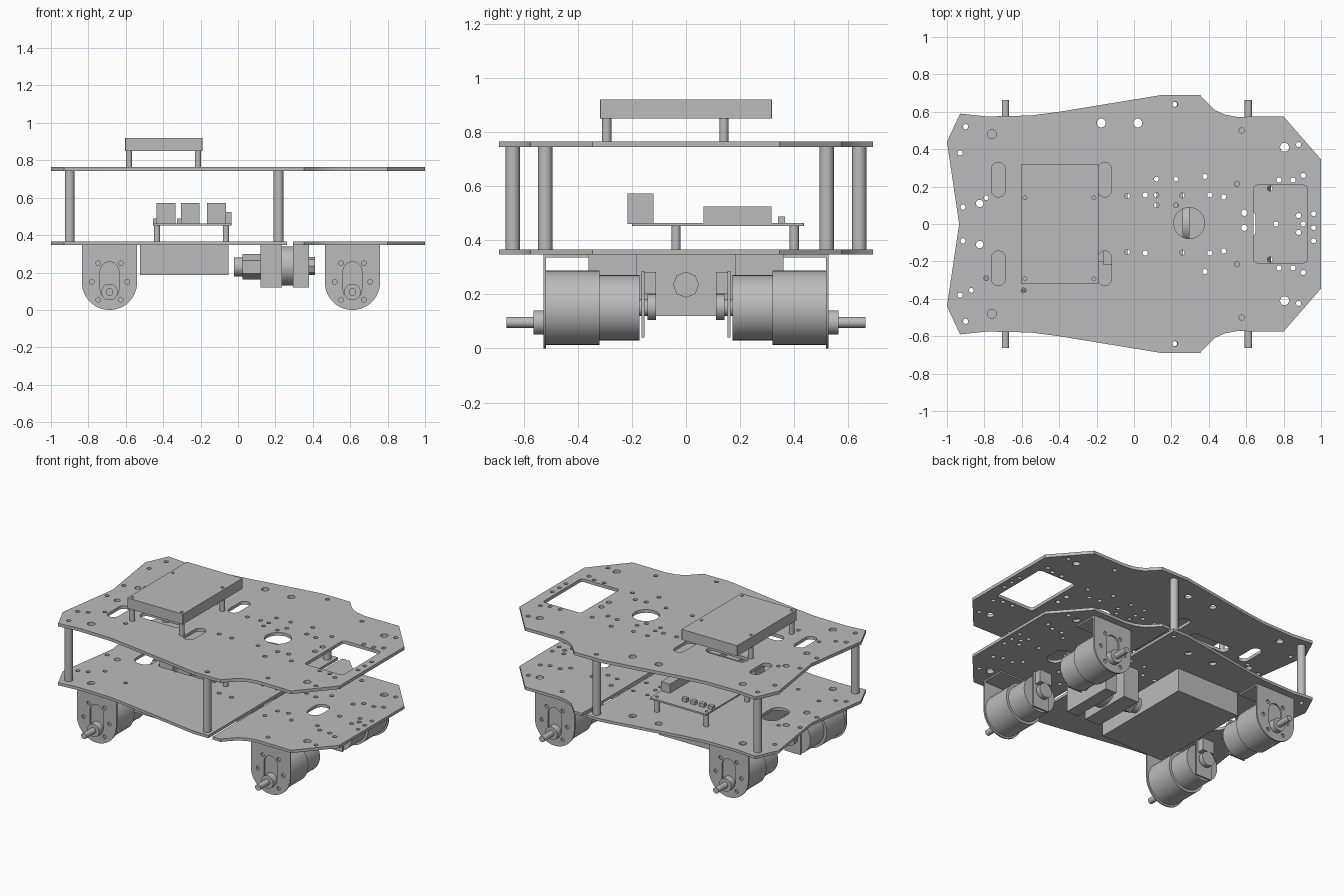
import bpy, bmesh
from math import pi, cos, sin
from mathutils import Matrix, Vector

if "Cube" in bpy.data.objects:
    bpy.data.objects.remove(bpy.data.objects["Cube"], do_unlink=True)

grey = bpy.data.materials.new("light grey")
grey.use_nodes = True
COLOUR = (0.5, 0.5, 0.5, 1)
grey.diffuse_color = COLOUR
grey.node_tree.nodes["Principled BSDF"].inputs["Base Color"].default_value = COLOUR


def finish(obj):
    """Give the object its material and shading."""
    obj.data.materials.clear()
    obj.data.materials.append(grey)
    bpy.ops.object.select_all(action="DESELECT")
    obj.select_set(True)
    bpy.context.view_layer.objects.active = obj
    bpy.ops.object.shade_smooth_by_angle(angle=pi / 6)
    return obj


def from_bmesh(name, bm):
    mesh = bpy.data.meshes.new(name)
    bm.to_mesh(mesh)
    bm.free()
    obj = bpy.data.objects.new(name, mesh)
    bpy.context.collection.objects.link(obj)
    return finish(obj)


def box(name, xs, ys, zs):
    """Box given by its range along each axis."""
    bm = bmesh.new()
    bmesh.ops.create_cube(bm, size=1)
    spans = (xs, ys, zs)
    for v in bm.verts:
        v.co = Vector([(s[0] + s[1]) / 2 + c * (s[1] - s[0]) for s, c in zip(spans, v.co)])
    return from_bmesh(name, bm)


def rod(name, start, end, radius, sides=32):
    """Solid cylinder between two points."""
    start, end = Vector(start), Vector(end)
    axis = end - start
    turn = axis.to_track_quat("Z", "Y").to_matrix().to_4x4()
    bm = bmesh.new()
    bmesh.ops.create_cone(bm, cap_ends=True, segments=sides, radius1=radius, radius2=radius,
                          depth=axis.length,
                          matrix=Matrix.Translation((start + end) / 2) @ turn)
    return from_bmesh(name, bm)


def rounded(x, y, w, h, r, steps=6):
    """Closed loop of a rectangle with rounded corners; a slot when r is half its width."""
    loop = []
    for k, (sx, sy) in enumerate(((1, 1), (-1, 1), (-1, -1), (1, -1))):
        for i in range(steps + 1):
            a = (k + i / steps) * pi / 2
            p = Vector((x + sx * (w / 2 - r) + r * cos(a), y + sy * (h / 2 - r) + r * sin(a)))
            if not loop or (p - loop[-1]).length > 1e-5 < (p - loop[0]).length:
                loop.append(p)
    return loop


def circle(x, y, r, steps=4):
    return rounded(x, y, 2 * r, 2 * r, r, steps)


def sheet(name, loops, thickness, location, upright=False):
    """Flat part cut from an outline, with further loops as holes."""
    curve = bpy.data.curves.new(name, "CURVE")
    curve.dimensions = "2D"
    curve.fill_mode = "BOTH"
    curve.extrude = thickness / 2
    for loop in loops:
        spline = curve.splines.new("POLY")
        spline.points.add(len(loop) - 1)
        for point, co in zip(spline.points, loop):
            point.co = (co[0], co[1], 0, 1)
        spline.use_cyclic_u = True
    obj = bpy.data.objects.new(name, curve)
    bpy.context.collection.objects.link(obj)
    obj.location = location
    if upright:
        obj.rotation_euler.x = pi / 2
    bpy.ops.object.select_all(action="DESELECT")
    obj.select_set(True)
    bpy.context.view_layer.objects.active = obj
    bpy.ops.object.convert(target="MESH")
    return finish(bpy.context.view_layer.objects.active)


def tube(name, x, y, z0, z1, r, bore):
    sheet(name, [circle(x, y, r, 6), circle(x, y, bore)], z1 - z0, (0, 0, (z0 + z1) / 2))


def mirrored(half):
    return half + [(x, -y) for x, y in reversed(half) if y]


# Deck outlines: rear and front halves, left side only
rear = [(-.935, 0), (-1, .44), (-.93, .59), (-.785, .575), (-.55, .58), (-.4, .6),
        (.15, .69), (.262, .69)]
front = [(.294, .69), (.353, .69), (.385, .655), (.43, .61), (.485, .585), (.55, .573),
         (.8, .575), (1, .345)]

# Deck holes, mirrored across the middle, then the single ones
pairs = [(-.9, .52), (-.93, .38), (-.915, .09), (.22, .64), (.575, .5), (.88, .425),
         (.55, .215), (.38, .255), (.405, .155), (.48, .145), (.06, .155), (-.035, .15),
         (.775, .235), (.85, .235), (.905, .26)]
singles = [(-.79, .14), (-.79, -.29), (-.87, -.355), (-.59, -.355), (.12, .155), (.12, .24),
           (.12, .1), (.225, .24), (.225, .1), (.96, .055), (.96, -.02), (.96, -.09)]
shared = [circle(x, s * y, .014) for x, y in pairs for s in (1, -1)]
shared += [circle(x, y, .013) for x, y in singles]
shared += [circle(x, s * y, .024) for x, y in ((-.76, .48), (.805, .41)) for s in (1, -1)]
shared += [circle(-.825, s * .11, .02) for s in (1, -1)]
shared += [circle(x, .54, .024) for x in (-.175, .02)]

# Upper deck
top = [mirrored(rear + front)] + shared
top += [rounded(x, s * .237, .075, .185, .0375) for x in (-.725, -.157) for s in (1, -1)]
top += [rounded(-.44, s * .19, .3, .075, .0375) for s in (1, -1)]
top += [circle(.295, .005, .083, 8), rounded(.7825, 0, .285, .415, .02)]
top += [circle(.59, .06, .017), circle(.59, -.02, .017), circle(.257, .153, .013),
        circle(.257, -.153, .013)]
sheet("upper_deck", top, .021, (0, 0, .7545))

# Lower deck, split across by a gap
low = [mirrored(rear), mirrored(front)] + shared
low += [rounded(.6, 0, .1, .17, .05), rounded(-.68, .02, .13, .2, .06)]
low += [circle(x, y, .014) for x, y in ((.88, .045), (.88, -.045), (.905, 0), (.76, 0),
                                        (.727, .19), (.727, -.19))]
sheet("lower_deck", low, .019, (0, 0, .3555))

# Posts between the decks
for x, y in ((-.9, .52), (.217, .64)):
    for s in (1, -1):
        tube("deck_post", x, s * y, .365, .744, .026, .014)

# Raised board on the upper deck
mounts = [(x, y) for x in (-.583, -.214) for y in (.14, -.293)]
panel = rounded(-.397, 0, .415, .636, .002, 1)
sheet("upper_board", [panel] + [circle(x, y, .01) for x, y in mounts], .07, (0, 0, .885))
for x, y in mounts:
    tube("upper_board_standoff", x, y, .765, .85, .017, .01)

# Circuit board on the lower deck
mounts = [(x, y) for x in (-.433, -.064) for y in (-.037, .4)]
panel = rounded(-.245, .118, .42, .636, .002, 1)
sheet("circuit_board", [panel] + [circle(x, y, .01) for x, y in mounts], .011, (0, 0, .4575))
for x, y in mounts:
    tube("circuit_board_standoff", x, y, .365, .452, .017, .01)
for x in (-.385, -.255, -.115):
    box("board_socket", (x - .05, x + .05), (-.217, -.12), (.46, .572))
box("board_header", (-.1, -.035), (.065, .315), (.46, .524))
for i in range(4):
    x = -.455 + i * .065
    box("board_pin", (x, x + .035), (.34, .366), (.46, .488))

# Battery box under the rear
box("battery_box", (-.525, -.052), (-.36, .36), (.187, .347))

# Central drive unit under the gap
for xs in ((.12, .235), (.295, .38)):
    box("drive_block", xs, (-.185, .185), (.12, .347))
rod("drive_core", (.23, 0, .235), (.3, 0, .235), .105)
rod("drive_hex_nut", (.38, 0, .235), (.413, 0, .235), .048, 8)
rod("drive_coupling", (.025, 0, .23), (.12, 0, .23), .068, 6)
rod("drive_tail", (-.022, 0, .23), (.03, 0, .23), .05)

# Four motors, each hung from an angle bracket
for x in (-.687, .612):
    for s in (1, -1):
        def turned(name, y0, y1, z, r):
            rod(name, (x, s * y0, z), (x, s * y1, z), r)

        def block(name, hw, y0, y1, zs):
            box(name, (x - hw, x + hw), sorted((s * y0, s * y1)), zs)

        arc = [(-.1475 * cos(a * pi / 24), .1475 - .1475 * sin(a * pi / 24)) for a in range(25)]
        face = [[(-.1475, .346)] + arc + [(.1475, .346)], rounded(0, .157, .1, .2, .05)]
        face += [circle(k * u, v, .013) for u, v in ((.06, .25), (.095, .15), (.06, .055))
                 for k in (1, -1)]
        sheet("bracket_face", face, .01, (x, s * .522, 0), upright=True)
        block("bracket_flange", .1475, .36, .525, (.336, .346))
        turned("gearbox", .32, .517, .15, .138)
        turned("motor_can", .172, .32, .15, .121)
        turned("shaft_collar", .517, .563, .096, .044)
        turned("drive_shaft", .56, .663, .096, .02)
        turned("motor_bearing", .14, .175, .15, .03)
        block("encoder_board", .06, .154, .164, (.04, .285))
        turned("encoder_wheel", .11, .142, .152, .048)
        block("encoder_connector", .045, .11, .155, (.2, .283))
